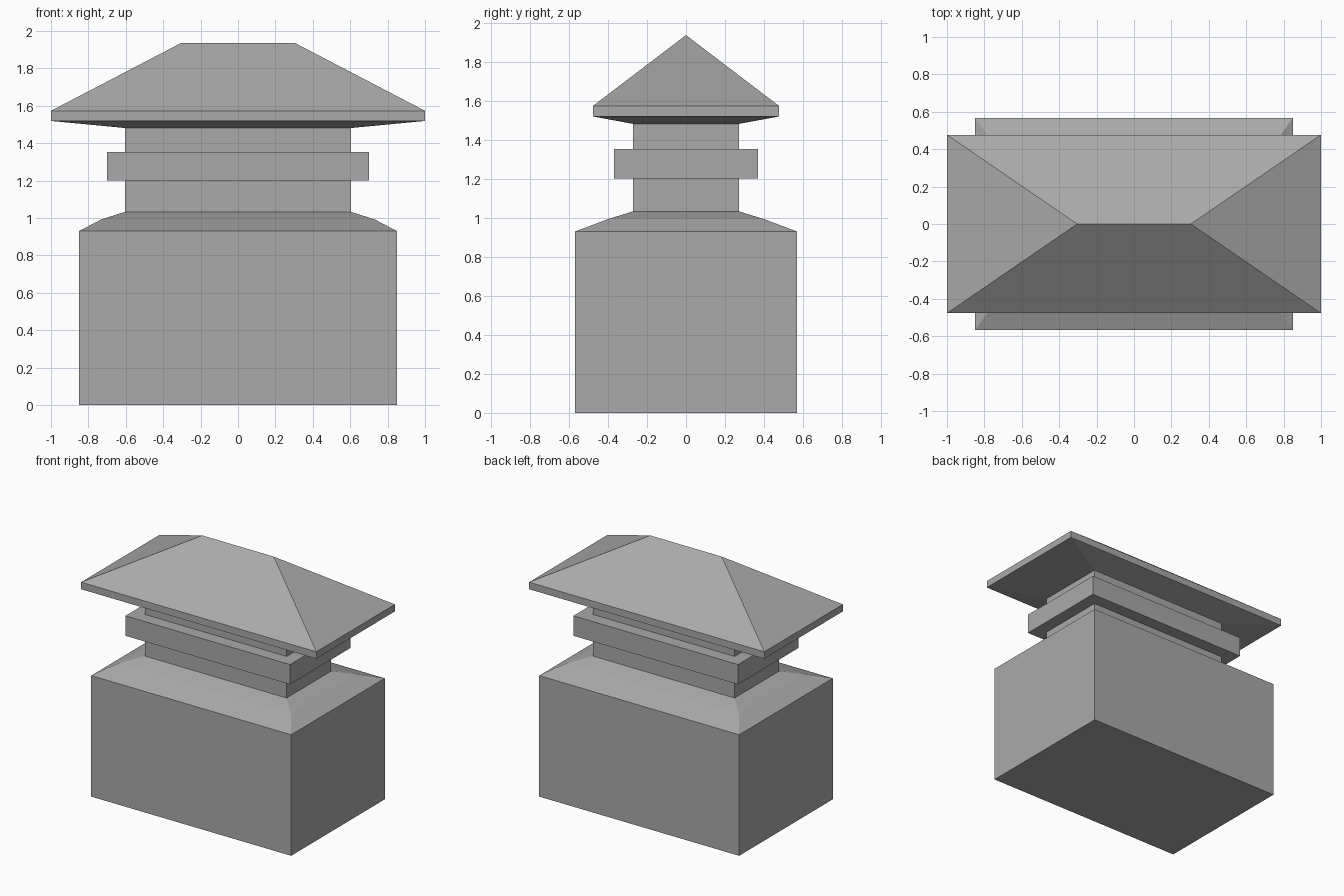
import bpy
import bmesh

cube = bpy.data.objects.get("Cube")
if cube:
    bpy.data.objects.remove(cube, do_unlink=True)

stone = bpy.data.materials.new("grey_stone")
stone.use_nodes = True
grey = (0.4, 0.4, 0.4, 1)
stone.diffuse_color = grey
stone.node_tree.nodes["Principled BSDF"].inputs["Base Color"].default_value = grey


def stack(name, levels):
    """Closed solid from rectangles given as (half width, half depth, height)."""
    bm = bmesh.new()
    rings = [[bm.verts.new((sx * x, sy * y, z))
              for sx, sy in ((-1, -1), (1, -1), (1, 1), (-1, 1))]
             for x, y, z in levels]
    bm.faces.new(rings[0][::-1])
    bm.faces.new(rings[-1])
    for low, high in zip(rings, rings[1:]):
        for i in range(4):
            j = (i + 1) % 4
            bm.faces.new((low[i], low[j], high[j], high[i]))
    # Merge the corners that meet on a ridge
    bmesh.ops.remove_doubles(bm, verts=bm.verts, dist=0.0001)
    bmesh.ops.recalc_face_normals(bm, faces=bm.faces)
    mesh = bpy.data.meshes.new(name)
    bm.to_mesh(mesh)
    bm.free()
    mesh.materials.append(stone)
    obj = bpy.data.objects.new(name, mesh)
    bpy.context.collection.objects.link(obj)
    return obj


NECK = (0.603, 0.271)
EAVE = (1.0, 0.477)

# Block with a two-step sloping shoulder, running up into the neck
stack("body_and_neck", [(0.85, 0.568, 0), (0.85, 0.568, 0.93),
                        (0.73, 0.40, 0.993), (*NECK, 1.033), (*NECK, 1.481)])

# Band around the neck
stack("collar", [(0.70, 0.368, 1.2), (0.70, 0.368, 1.353)])

# Hipped cap with a sloping soffit and a straight ridge
stack("roof", [(*NECK, 1.481), (*EAVE, 1.519), (*EAVE, 1.573), (0.304, 0, 1.936)])
